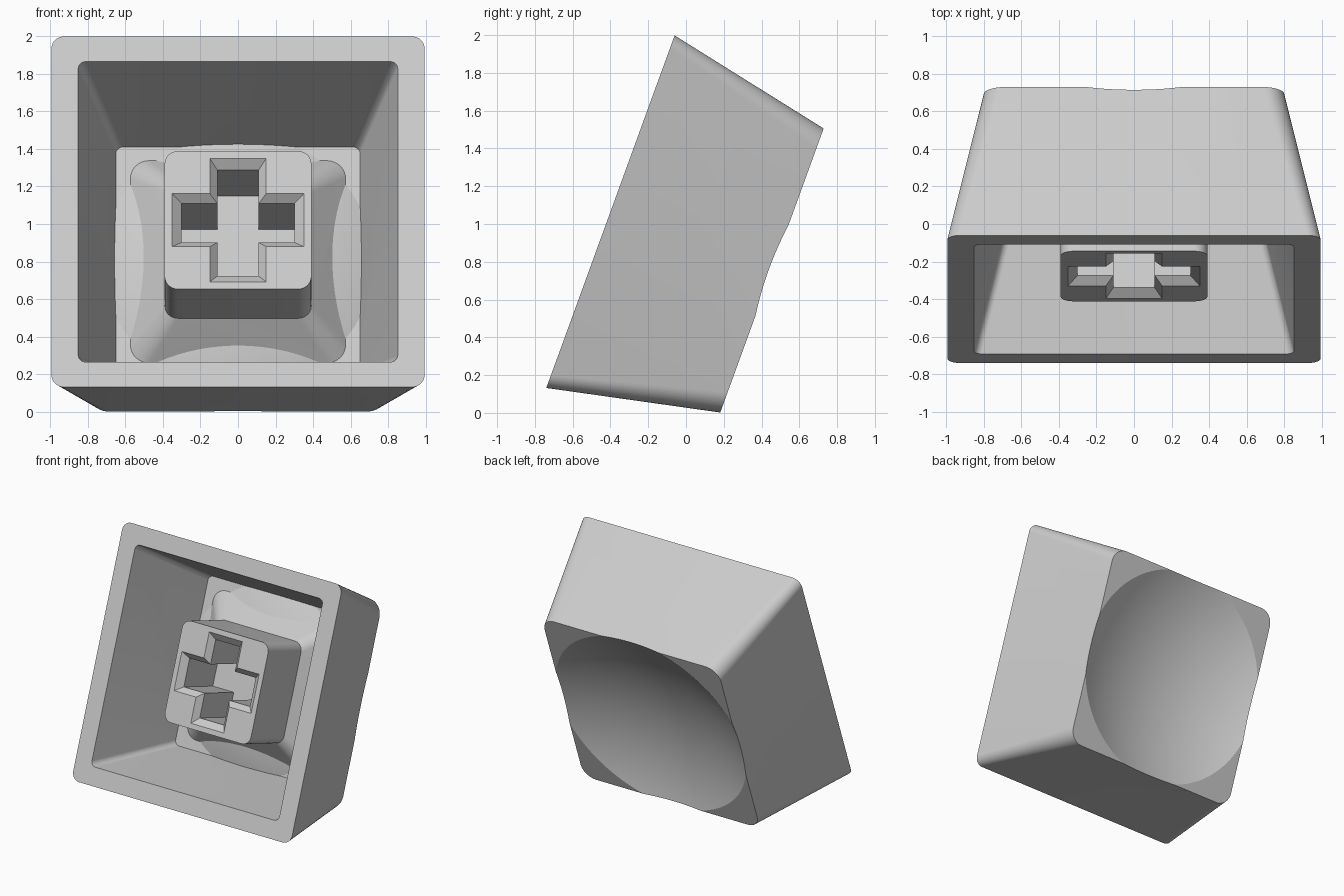
import bpy, bmesh, math
from mathutils import Matrix

cube = bpy.data.objects.get("Cube")
if cube:
    bpy.data.objects.remove(cube, do_unlink=True)


def add_object(name, bm):
    bmesh.ops.recalc_face_normals(bm, faces=bm.faces[:])
    mesh = bpy.data.meshes.new(name)
    bm.to_mesh(mesh)
    bm.free()
    obj = bpy.data.objects.new(name, mesh)
    bpy.context.collection.objects.link(obj)
    return obj


def rounded_square(half, radius, steps=10):
    points = []
    for corner in range(4):
        a0 = corner * math.pi / 2
        sx = 1 if corner in (0, 3) else -1
        sy = 1 if corner < 2 else -1
        for i in range(steps + 1):
            a = a0 + i / steps * math.pi / 2
            points.append((sx * (half - radius) + radius * math.cos(a),
                           sy * (half - radius) + radius * math.sin(a)))
    return points


def cross(arm, width):
    # one arm corner triple, turned four times
    points = []
    for k in range(4):
        c, s = round(math.cos(k * math.pi / 2)), round(math.sin(k * math.pi / 2))
        for x, y in ((arm, -width), (arm, width), (width, width)):
            points.append((c * x - s * y, s * x + c * y))
    return points


def loft(name, sections):
    """Skin outlines placed at increasing depth behind the open rim."""
    bm = bmesh.new()
    rings = [[bm.verts.new((x, y, -depth)) for x, y in pts] for pts, depth in sections]
    n = len(rings[0])
    for a, b in zip(rings, rings[1:]):
        for i in range(n):
            j = (i + 1) % n
            bm.faces.new((a[i], a[j], b[j], b[i]))
    bm.faces.new(rings[0])
    bm.faces.new(rings[-1])
    return add_object(name, bm)


def ball(name, radius, rim, depth):
    """Large sphere crossing the plane at this depth in a circle of radius rim."""
    bm = bmesh.new()
    bmesh.ops.create_uvsphere(bm, u_segments=96, v_segments=128, radius=radius)
    centre = depth + math.sqrt(radius ** 2 - rim ** 2)
    bmesh.ops.translate(bm, verts=bm.verts[:], vec=(0, 0, -centre))
    return add_object(name, bm)


def combine(target, tool, operation):
    mod = target.modifiers.new("combine", 'BOOLEAN')
    mod.operation = operation
    mod.solver = 'EXACT'
    mod.object = tool
    bpy.context.view_layer.objects.active = target
    bpy.ops.object.modifier_apply(modifier=mod.name)
    bpy.data.objects.remove(tool, do_unlink=True)


# Tapered outer shell
cap = loft("key_cap", [(rounded_square(0.993, 0.07), 0),
                       (rounded_square(0.80, 0.115), 0.91)])

# Hollow interior with a ceiling that bulges under the dish
cavity = loft("cavity", [(rounded_square(0.863, 0.04), -0.05),
                         (rounded_square(0.65, 0.04), 0.777)])
combine(cavity, ball("ceiling_bulge", 1.9, 0.72, 0.777), 'DIFFERENCE')
combine(cap, cavity, 'DIFFERENCE')

# Stem, flaring out where it meets the ceiling
stem = loft("stem", [(rounded_square(0.39, 0.07), 0.13),
                     (rounded_square(0.39, 0.07), 0.585),
                     (rounded_square(0.575, 0.10), 0.78),
                     (rounded_square(0.575, 0.10), 0.80)])

# Cross socket with a chamfered mouth
socket = loft("socket", [(cross(0.40, 0.19), 0.085),
                         (cross(0.30, 0.11), 0.175),
                         (cross(0.30, 0.11), 0.575)])
combine(stem, socket, 'DIFFERENCE')
combine(cap, stem, 'UNION')

# Spherical finger dish
combine(cap, ball("dish", 1.9, 0.84, 0.91), 'DIFFERENCE')

# Tip the cap up so its open side faces the front
cap.data.transform(Matrix.Translation((0, -0.40, 1.065))
                   @ Matrix.Rotation(math.radians(70), 4, 'X'))

# Single plastic colour
grey = bpy.data.materials.new("light_grey_plastic")
grey.use_nodes = True
colour = (0.6, 0.6, 0.6, 1)
grey.diffuse_color = colour
grey.node_tree.nodes["Principled BSDF"].inputs["Base Color"].default_value = colour
cap.data.materials.clear()
cap.data.materials.append(grey)
for poly in cap.data.polygons:
    poly.material_index = 0

bpy.ops.object.select_all(action='DESELECT')
cap.select_set(True)
bpy.context.view_layer.objects.active = cap
bpy.ops.object.shade_smooth_by_angle(angle=math.radians(20))
